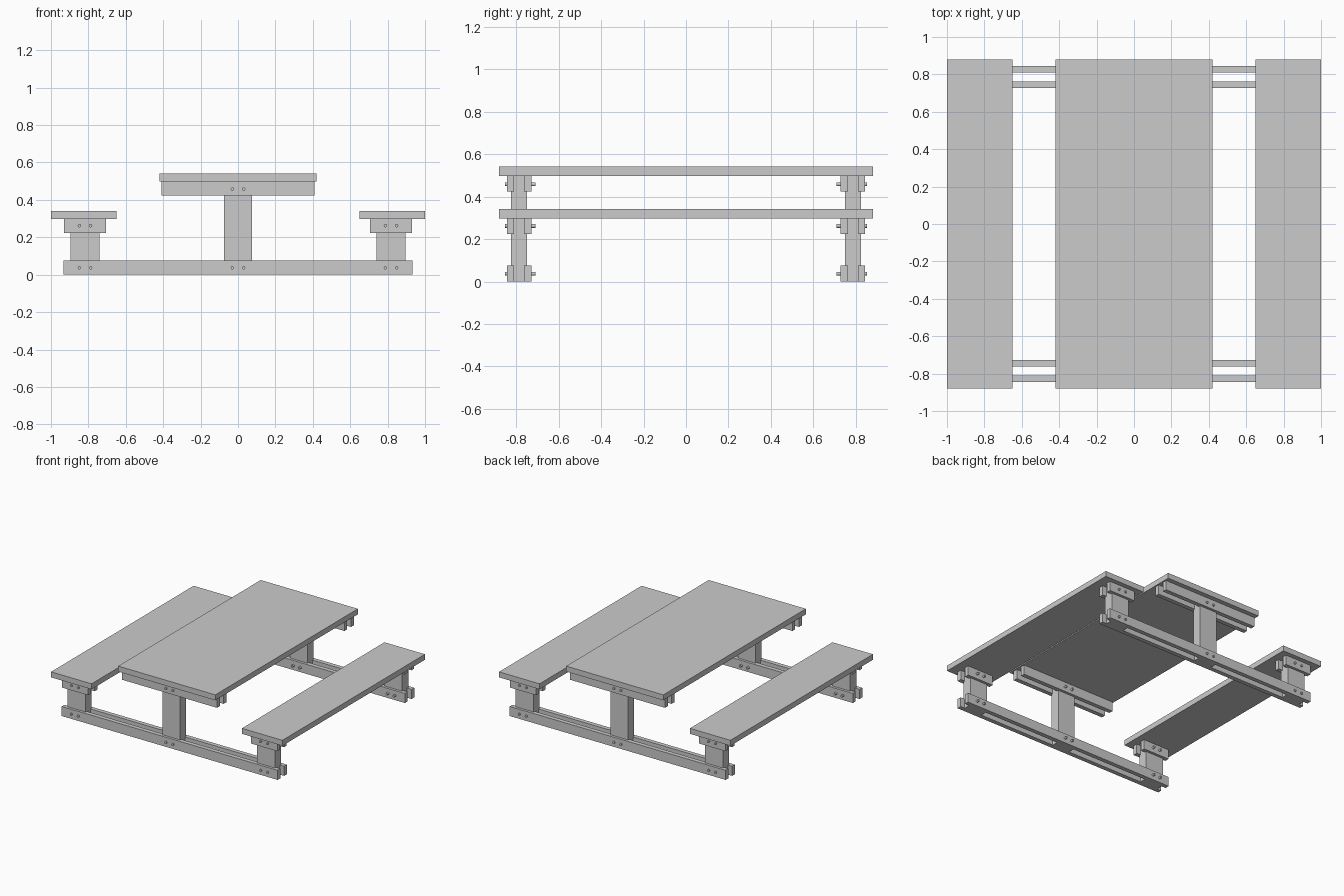
import bpy, bmesh
from math import pi
from mathutils import Matrix

if "Cube" in bpy.data.objects:
    bpy.data.objects.remove(bpy.data.objects["Cube"])

RAIL_H, GAP, OUT = 0.075, 0.024, 0.058   # rail height, inner and outer rail faces from frame centre
FRAME_Y = 0.786
BENCH_X = 0.818


def finish(bm, name):
    bmesh.ops.recalc_face_normals(bm, faces=bm.faces)
    me = bpy.data.meshes.new(name)
    bm.to_mesh(me)
    bm.free()
    ob = bpy.data.objects.new(name, me)
    bpy.context.collection.objects.link(ob)
    return ob


def box(name, x0, x1, y0, y1, z0, z1):
    bm = bmesh.new()
    m = Matrix.Translation(((x0 + x1) / 2, (y0 + y1) / 2, (z0 + z1) / 2))
    m = m @ Matrix.Diagonal((x1 - x0, y1 - y0, z1 - z0, 1))
    bmesh.ops.create_cube(bm, size=1, matrix=m)
    return finish(bm, name)


def rail_pair(name, x, half, y, z):
    # two parallel boards clamping the post
    for tag, a, b in (("a", -OUT, -GAP), ("b", GAP, OUT)):
        box(f"{name}_{tag}", x - half, x + half, y + a, y + b, z, z + RAIL_H)


def post(name, x, half, y, top):
    # upright notched at both ends so the rails sit into it
    w, t = 0.038, GAP
    right = [(t, 0), (t, RAIL_H), (w, RAIL_H), (w, top - RAIL_H), (t, top - RAIL_H), (t, top)]
    prof = right + [(-a, b) for a, b in reversed(right)]
    bm = bmesh.new()
    f = bm.faces.new([bm.verts.new((x - half, y + a, b)) for a, b in prof])
    ext = bmesh.ops.extrude_face_region(bm, geom=[f])
    moved = [v for v in ext["geom"] if isinstance(v, bmesh.types.BMVert)]
    bmesh.ops.translate(bm, verts=moved, vec=(2 * half, 0, 0))
    finish(bm, name)


def bolts(name, x, y, z, side):
    # pair of round bolts through both rails, longer on the inner side
    for dx in (-0.03, 0.03):
        bm = bmesh.new()
        m = Matrix.Translation((x + dx, y - side * 0.005, z)) @ Matrix.Rotation(pi / 2, 4, 'X')
        bmesh.ops.create_cone(bm, cap_ends=True, segments=24, radius1=0.009,
                              radius2=0.009, depth=0.144, matrix=m)
        for f in bm.faces:
            f.smooth = len(f.verts) == 4
        for e in bm.edges:
            e.smooth = all(f.smooth for f in e.link_faces)
        finish(bm, name)


# table top and bench seats
box("table_top", -0.42, 0.42, -0.88, 0.88, 0.498, 0.541)
for s, tag in ((-1, "left"), (1, "right")):
    c = s * 0.825
    box(f"{tag}_bench_seat", c - 0.175, c + 0.175, -0.88, 0.88, 0.298, 0.341)

# front and back support frames
for side, end in ((-1, "front"), (1, "back")):
    y = side * FRAME_Y
    rail_pair(f"{end}_base_rail", 0, 0.933, y, 0)
    rail_pair(f"{end}_table_rail", 0, 0.41, y, 0.423)
    post(f"{end}_table_post", 0, 0.076, y, 0.498)
    bolts(f"{end}_table_base_bolt", 0, y, 0.037, side)
    bolts(f"{end}_table_rail_bolt", 0, y, 0.458, side)
    for s, tag in ((-1, "left"), (1, "right")):
        x = s * BENCH_X
        rail_pair(f"{end}_{tag}_bench_rail", x, 0.113, y, 0.223)
        post(f"{end}_{tag}_bench_post", x, 0.077, y, 0.298)
        bolts(f"{end}_{tag}_bench_base_bolt", x, y, 0.037, side)
        bolts(f"{end}_{tag}_bench_rail_bolt", x, y, 0.262, side)
